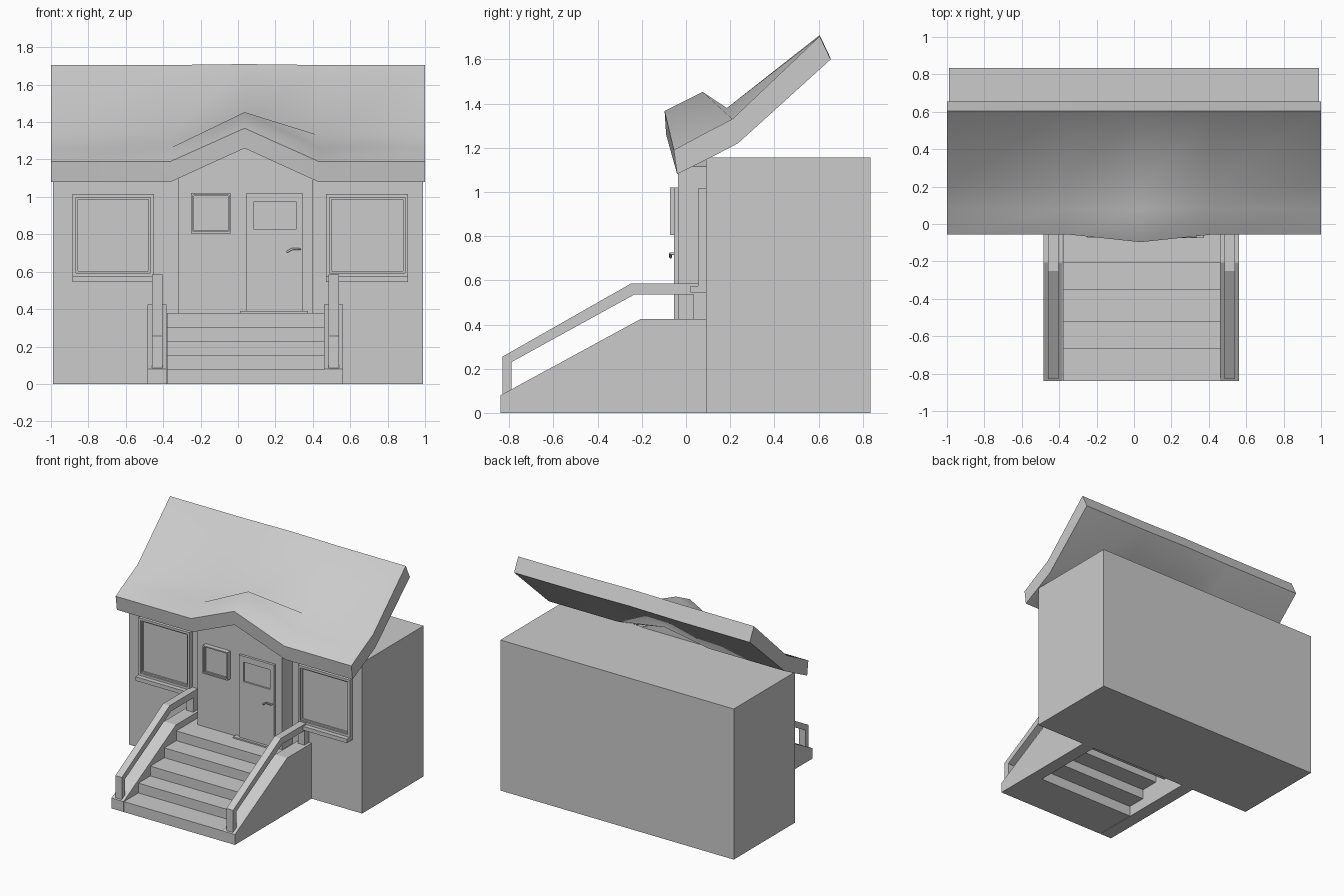
import bpy, math

if "Cube" in bpy.data.objects:
    bpy.data.objects.remove(bpy.data.objects["Cube"])


def mesh(name, verts, faces):
    me = bpy.data.meshes.new(name)
    me.from_pydata(verts, [], faces)
    ob = bpy.data.objects.new(name, me)
    bpy.context.collection.objects.link(ob)
    # consistent outward normals
    bpy.ops.object.select_all(action='DESELECT')
    bpy.context.view_layer.objects.active = ob
    ob.select_set(True)
    bpy.ops.object.mode_set(mode='EDIT')
    bpy.ops.mesh.select_all(action='SELECT')
    bpy.ops.mesh.normals_make_consistent(inside=False)
    bpy.ops.object.mode_set(mode='OBJECT')
    return ob


def loft(name, rings):
    """Capped skin through rings with equal point counts."""
    n = len(rings[0])
    verts = [p for r in rings for p in r]
    faces = [tuple(range(n)), tuple(range(len(verts) - n, len(verts)))]
    for k in range(len(rings) - 1):
        for i in range(n):
            j = (i + 1) % n
            faces.append((k*n + i, k*n + j, (k+1)*n + j, (k+1)*n + i))
    return mesh(name, verts, faces)


def rect(x0, x1, z0, z1, y):
    return [(x0, y, z0), (x1, y, z0), (x1, y, z1), (x0, y, z1)]


def box(name, x0, x1, y0, y1, z0, z1):
    return loft(name, [rect(x0, x1, z0, z1, y0), rect(x0, x1, z0, z1, y1)])


def side_profile(name, x0, x1, pts):
    return loft(name, [[(x, y, z) for y, z in pts] for x in (x0, x1)])


def window(name, x0, x1, z0, z1, back, front, border):
    def r(b, y):
        return rect(x0 + b, x1 - b, z0 + b, z1 - b, y)
    b = border
    loft(name, [r(0, back), r(0, front), r(b, front), r(b, front + .012),
                r(b*1.6, front + .012), r(b*1.6, front + .022)])


# House body and gabled entrance
box("house_body", -.99, .99, .09, .835, 0, 1.155)
gable = [(-.32, .08), (.40, .08), (.40, 1.115), (.037, 1.275), (-.32, 1.115)]
loft("entrance_wall", [[(x, y, z) for x, z in gable] for y in (-.036, .10)])

# Windows with sills
for side, x0, x1 in (("left", -.885, -.45), ("right", .47, .91)):
    window(side + "_window", x0, x1, .575, 1.015, .095, .055, .018)
    box(side + "_window_sill", x0, x1, .02, .095, .545, .575)
window("small_window", -.25, -.04, .805, 1.02, -.03, -.072, .009)

# Door with recessed pane, threshold and handle
loft("door", [rect(.045, .345, .385, 1.02, -.03), rect(.045, .345, .385, 1.02, -.055),
              rect(.085, .31, .825, .975, -.055), rect(.085, .31, .825, .975, -.042)])
box("threshold", .01, .375, -.075, -.03, .375, .39)
cu = bpy.data.curves.new("door_handle", 'CURVE')
cu.dimensions = '3D'
cu.bevel_depth = .006
cu.bevel_resolution = 1
cu.use_fill_caps = True
path = [(.33, -.05, .72), (.33, -.07, .72), (.29, -.07, .722), (.26, -.07, .704)]
sp = cu.splines.new('POLY')
sp.points.add(len(path) - 1)
for p, co in zip(sp.points, path):
    p.co = (*co, 1)
bpy.context.collection.objects.link(bpy.data.objects.new("door_handle", cu))

# Open-bottomed steps, each lapping under the next
fronts = [-.84, -.665, -.52, -.35, -.205, -.035, .09]
for i in range(5):
    end = -.50 if i == 0 else fronts[min(i + 2, 6)]
    box(f"step_{i + 1}", -.38, .46, fronts[i], end, i*.075 + .005*(i > 0), .08 + i*.075)

# Stair side walls and handrails
wall = [(-.84, 0), (.095, 0), (.095, .425), (-.205, .425), (-.83, .085), (-.84, .08)]
rail = [(-.83, .08), (-.79, .10), (-.79, .23), (-.235, .535), (.035, .535), (.035, .42),
        (.095, .42), (.095, .585), (-.25, .585), (-.83, .255)]
for side, wx, rx in (("left", -.485, -.46), ("right", .46, .483)):
    side_profile(side + "_stair_wall", wx, wx + .105 - .003, wall)
    side_profile(side + "_handrail", rx, rx + .056, rail)

# Curved roof: each column is a side profile, raised at the gable ridge
end = [(-.055, 1.19), (.078, 1.262), (.21, 1.33), (.605, 1.705)]
peak = [(-.097, 1.367), (.075, 1.453), (.185, 1.38), (.605, 1.71)]
end_low = [(-.04, 1.08), (.10, 1.15), (.235, 1.22), (.655, 1.60)]
peak_low = [(-.09, 1.26), (.095, 1.345), (.21, 1.27), (.655, 1.605)]
flat, raised = end + end_low[::-1], peak + peak_low[::-1]
cols = [(-1, flat), (-.36, flat), (.035, raised), (.43, flat), (1, flat)]
verts = [(x, y, z) for x, prof in cols for y, z in prof]
faces = [(c*8 + i, c*8 + (i + 1) % 8, c*8 + 8 + (i + 1) % 8, c*8 + 8 + i)
         for c in range(4) for i in range(8)]
for c in (0, 4):
    faces += [(c*8 + i, c*8 + i + 1, c*8 + 6 - i, c*8 + 7 - i) for i in range(3)]
mesh("roof", verts, faces)
bpy.ops.object.shade_smooth_by_angle(angle=math.radians(55))
